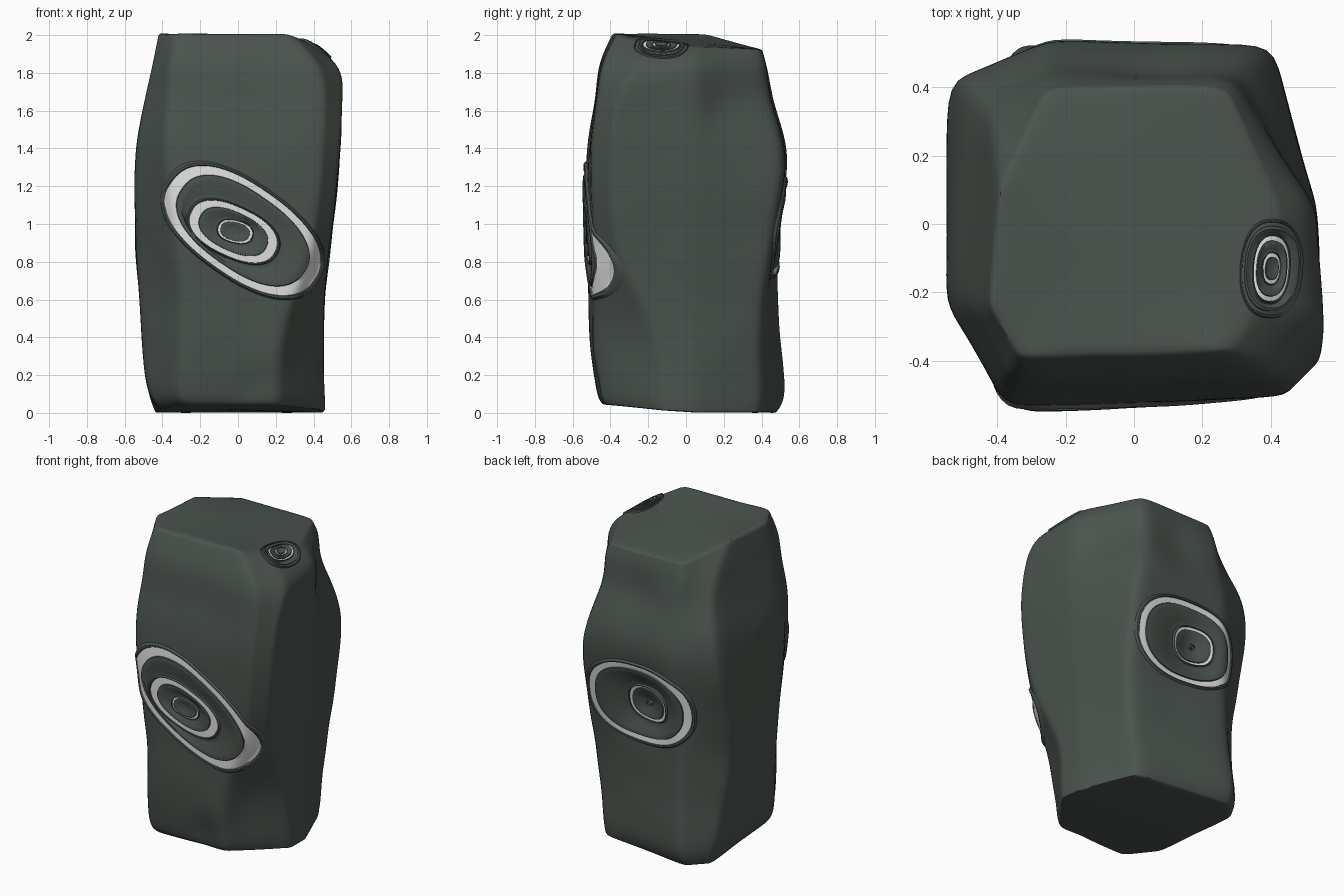
import bpy, bmesh, math
from mathutils import Vector, noise
from mathutils.bvhtree import BVHTree

cube = bpy.data.objects.get("Cube")
if cube:
    bpy.data.objects.remove(cube, do_unlink=True)


def material(name, rgb):
    mat = bpy.data.materials.new(name)
    mat.use_nodes = True
    mat.diffuse_color = (*rgb, 1)
    bsdf = mat.node_tree.nodes["Principled BSDF"]
    bsdf.inputs["Base Color"].default_value = (*rgb, 1)
    bsdf.inputs["Roughness"].default_value = 0.8
    return mat


ROCK = material("dark green grey stone", (0.07, 0.087, 0.076))
LIGHT = material("pale inlay", (0.78, 0.78, 0.78))


def add_object(name, bm, mats):
    mesh = bpy.data.meshes.new(name)
    bm.to_mesh(mesh)
    bm.free()
    for mat in mats:
        mesh.materials.append(mat)
    obj = bpy.data.objects.new(name, mesh)
    bpy.context.collection.objects.link(obj)
    bpy.ops.object.select_all(action="DESELECT")
    obj.select_set(True)
    bpy.context.view_layer.objects.active = obj
    return obj


# Stone cross-sections: height, then eight corners counter-clockwise
# from the front right-hand corner of the model, in hundredths
SECTIONS = [
    (0, [(-28, -44), (21, -44), (46, -11), (45, 5), (31, 40), (-33, 48), (-44, 37), (-40, -24)]),
    (8, [(-33, -48), (22, -48), (46, -13), (46, 5), (32, 42), (-33, 55), (-47, 39), (-49, -22)]),
    (45, [(-29, -52), (21, -50), (44, -14), (45, 4), (37, 40), (-30, 50), (-51, 29), (-51, -19)]),
    (80, [(-30, -53), (39, -48), (47, -37), (48, 4), (41, 44), (-30, 48), (-54, 27), (-54, -19)]),
    (135, [(-40, -55), (44, -52), (55, -42), (55, 6), (42, 56), (-22, 57), (-56, 47), (-56, -25)]),
    (165, [(-36, -48), (45, -47), (55, -37), (53, 6), (28, 45), (-25, 46), (-44, 36), (-50, -22)]),
    (184, [(-36, -47), (45, -46), (57, -26), (54, 5), (30, 43), (-27, 43), (-42, 29), (-46, -25)]),
    (201, [(-33, -39), (27, -37), (36, -24), (42, 4), (27, 40), (-26, 40), (-39, 10), (-42, -24)]),
]

# Worn hollows: centre, radius, depth
HOLLOWS = [
    ((0.08, -0.5, 0.12), 0.14, 0.03),
    ((0.05, 0.46, 1.66), 0.18, 0.02),
    ((-0.03, 0.48, 0.98), 0.2, 0.055),
    ((0.5, 0.22, 1.6), 0.16, 0.02),
]


def build_stone():
    bm = bmesh.new()
    crease = bm.edges.layers.float.new("crease_edge")
    loops = [[bm.verts.new((x / 100, y / 100, z / 100)) for x, y in pts]
             for z, pts in SECTIONS]
    # The underside rises to the front; the top falls to the back and one side
    for v in loops[0]:
        v.co.z += 0.1 * max(0, -v.co.y)
    for v in loops[-1]:
        v.co.z -= 0.6 * max(0, v.co.y - 0.26) + 0.5 * max(0, v.co.x - 0.28)
    for low, high in zip(loops, loops[1:]):
        for i in range(8):
            j = (i + 1) % 8
            bm.faces.new((low[i], low[j], high[j], high[i]))
            bm.edges.get((low[i], high[i]))[crease] = 0.5
    bm.faces.new(loops[-1])
    bm.faces.new(loops[0][::-1])
    for loop in (loops[0], loops[-1]):
        for i in range(8):
            bm.edges.get((loop[i], loop[i - 1]))[crease] = 0.6
    stone = add_object("standing_stone", bm, [ROCK])
    sub = stone.modifiers.new("rounding", "SUBSURF")
    sub.levels = sub.render_levels = 4
    bpy.ops.object.modifier_apply(modifier=sub.name)

    # Weathering: broad hollows and a slight unevenness
    for v in stone.data.vertices:
        inward = Vector((-v.co.x, -v.co.y, 0))
        push = 0.006 * noise.noise(v.co * 4)
        for centre, radius, depth in HOLLOWS:
            dist = (v.co - Vector(centre)).length / radius
            push += depth * math.exp(-dist * dist)
        if inward.length > 0.2:
            v.co += inward.normalized() * push
    bpy.ops.object.shade_smooth_by_angle(angle=math.radians(40))
    return stone


stone = build_stone()
surface = BVHTree.FromPolygons([v.co.copy() for v in stone.data.vertices],
                               [tuple(p.vertices) for p in stone.data.polygons])
SIDES = 72


def rounded(value):
    return math.copysign(abs(value) ** 0.85, value)


def outline(ring, scale):
    """Tilted oval, slightly squarer than an ellipse."""
    cu, cv, a, b, tilt = ring[:5]
    c, s = math.cos(math.radians(tilt)), math.sin(math.radians(tilt))
    pts = []
    for i in range(SIDES):
        t = math.tau * i / SIDES
        p, q = a * scale * rounded(math.cos(t)), b * scale * rounded(math.sin(t))
        pts.append(Vector((cu + p * c - q * s, cv + p * s + q * c)))
    return pts


def carved_rings(name, origin, u, v, rings, relief):
    """Concentric ridges and inlaid bands laid onto the stone, outside to inside.
    Each ring: centre u, centre v, half length, half width, tilt, inner scale, inlaid."""
    origin, u, v = Vector(origin), Vector(u), Vector(v)
    out = u.cross(v)
    stations = []
    for ring in rings:
        band, inlaid = ring[5:]
        for scale, height, lit in ((1.08, -0.2, 0), (1.04, 0.9, 0), (1.01, 0.8, 0),
                                   (1, 0.35, inlaid), (band, 0.35, 0),
                                   (band - 0.01, 0.9, 0), (band - 0.07, 1, 0)):
            stations.append((outline(ring, scale), height * relief, lit))
    stations.append((outline(rings[-1], 0.3), 0.4 * relief, 0))

    bm = bmesh.new()

    def lay(points, height):
        loop = []
        for p in points:
            start = origin + u * p.x + v * p.y + out
            hit, normal = surface.ray_cast(start, -out)[:2]
            if hit is None:
                hit, normal = surface.find_nearest(start - out)[:2]
            loop.append(bm.verts.new(hit + normal * height))
        return loop

    previous = lay(*stations[0][:2])
    for (pa, ha, lit), (pb, hb, _) in zip(stations, stations[1:]):
        gap = max((p - q).length for p, q in zip(pa, pb))
        steps = max(1, math.ceil(gap / 0.02))
        for k in range(1, steps + 1):
            f = k / steps
            loop = lay([p.lerp(q, f) for p, q in zip(pa, pb)], ha + (hb - ha) * f)
            for i in range(SIDES):
                j = (i + 1) % SIDES
                face = bm.faces.new((previous[i], previous[j], loop[j], loop[i]))
                face.material_index = int(lit)
            previous = loop
    bm.faces.new(previous)
    add_object(name, bm, [ROCK, LIGHT])
    bpy.ops.object.shade_smooth_by_angle(angle=math.radians(40))


# Front: three tilted inlaid rings
carved_rings("front_rings", (0, -0.5, 0.96), (1, 0, 0), (0, 0, 1), [
    (0.025, 0.005, 0.455, 0.24, -35, 0.86, True),
    (-0.025, 0, 0.245, 0.13, -25, 0.79, True),
    (-0.015, 0, 0.092, 0.057, -15, 0.86, True),
], 0.014)

# Back: one wide ring around a small one, in a shallow dish
carved_rings("back_rings", (0, 0.48, 0.98), (-1, 0, 0), (0, 0, 1), [
    (0, 0.005, 0.36, 0.255, 0, 0.88, True),
    (0.06, 0.01, 0.14, 0.115, 0, 0.87, True),
    (0.06, 0.01, 0.02, 0.014, 0, 0.7, True),
], 0.014)

# Top: small rings on the worn corner
carved_rings("top_rings", (0.4, -0.13, 1.92), (1, 0, 0), (0, 1, 0), [
    (0, 0, 0.135, 0.084, 86, 0.92, False),
    (0, 0, 0.095, 0.05, 86, 0.86, True),
    (0, 0, 0.045, 0.024, 86, 0.75, True),
], 0.01)
